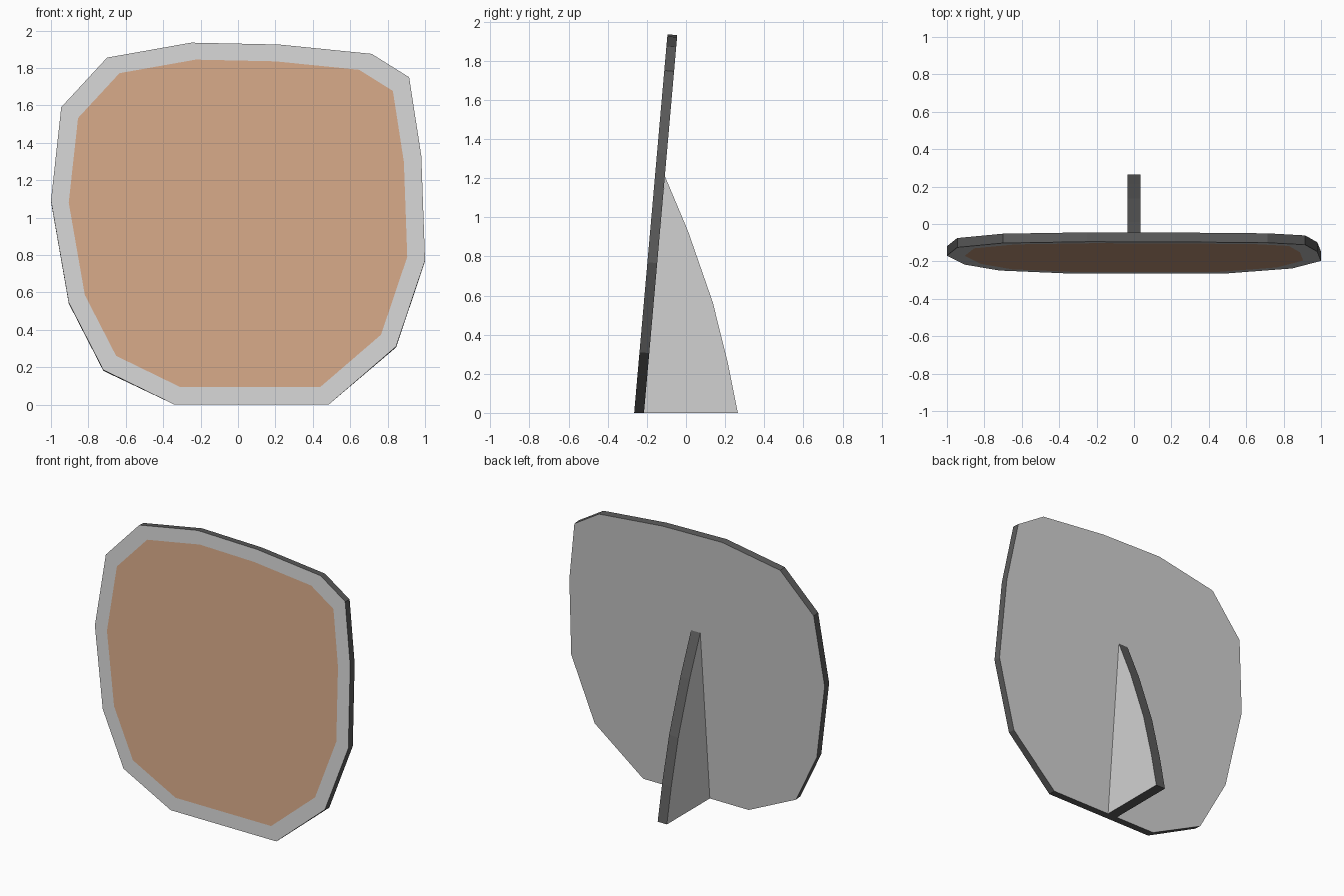
import bpy, bmesh

if "Cube" in bpy.data.objects:
    bpy.data.objects.remove(bpy.data.objects["Cube"])


def material(name, rgb):
    m = bpy.data.materials.new(name)
    m.diffuse_color = (*rgb, 1.0)
    m.use_nodes = True
    m.node_tree.nodes["Principled BSDF"].inputs["Base Color"].default_value = m.diffuse_color
    return m


GREY = material("light_grey", (0.64, 0.64, 0.64))
DARK = material("dark_edge", (0.107, 0.107, 0.107))
TAN = material("tan_panel", (0.645, 0.381, 0.238))


def finish(bm, name, mats):
    bmesh.ops.recalc_face_normals(bm, faces=bm.faces[:])
    me = bpy.data.meshes.new(name)
    bm.to_mesh(me)
    bm.free()
    for m in mats:
        me.materials.append(m)
    ob = bpy.data.objects.new(name, me)
    bpy.context.collection.objects.link(ob)
    return ob


def bridge(bm, a, b, mat):
    for i in range(len(a)):
        j = (i + 1) % len(a)
        bm.faces.new((a[i], a[j], b[j], b[i])).material_index = mat


# Leaning board: irregular outline, inset tan panel, dark rim
outline = [(-0.34, 0), (0.485, 0), (0.845, 0.31), (1.0, 0.77), (0.98, 1.33),
           (0.915, 1.75), (0.715, 1.875), (0.22, 1.925), (-0.25, 1.935),
           (-0.70, 1.855), (-0.945, 1.59), (-1.0, 1.09), (-0.905, 0.545),
           (-0.72, 0.185)]
LEAN, THICK = 0.088, 0.05


def front_y(z):
    return -0.265 + LEAN * z


bm = bmesh.new()
front = [bm.verts.new((x, front_y(z), z)) for x, z in outline]
panel = []
for x, z in outline:
    pz = 0.98 + (z - 0.98) * 0.905
    panel.append(bm.verts.new((x * 0.905, front_y(pz), pz)))
back = [bm.verts.new((x, front_y(z) + THICK, max(0, z - THICK * LEAN)))
        for x, z in outline]
bridge(bm, front, panel, 0)
bridge(bm, front, back, 1)
bm.faces.new(panel).material_index = 2
bm.faces.new(back).material_index = 0
finish(bm, "board", [GREY, DARK, TAN])

# Rear support fin: curved profile, light sides, dark edges
profile = [(-0.215, 0), (0.265, 0), (0.215, 0.25), (0.137, 0.565),
           (0.01, 0.93), (-0.108, 1.21)]
bm = bmesh.new()
sides = [[bm.verts.new((x, y, z)) for y, z in profile] for x in (-0.036, 0.036)]
for s in sides:
    bm.faces.new(s).material_index = 0
bridge(bm, sides[0], sides[1], 1)
finish(bm, "support_fin", [GREY, DARK])
